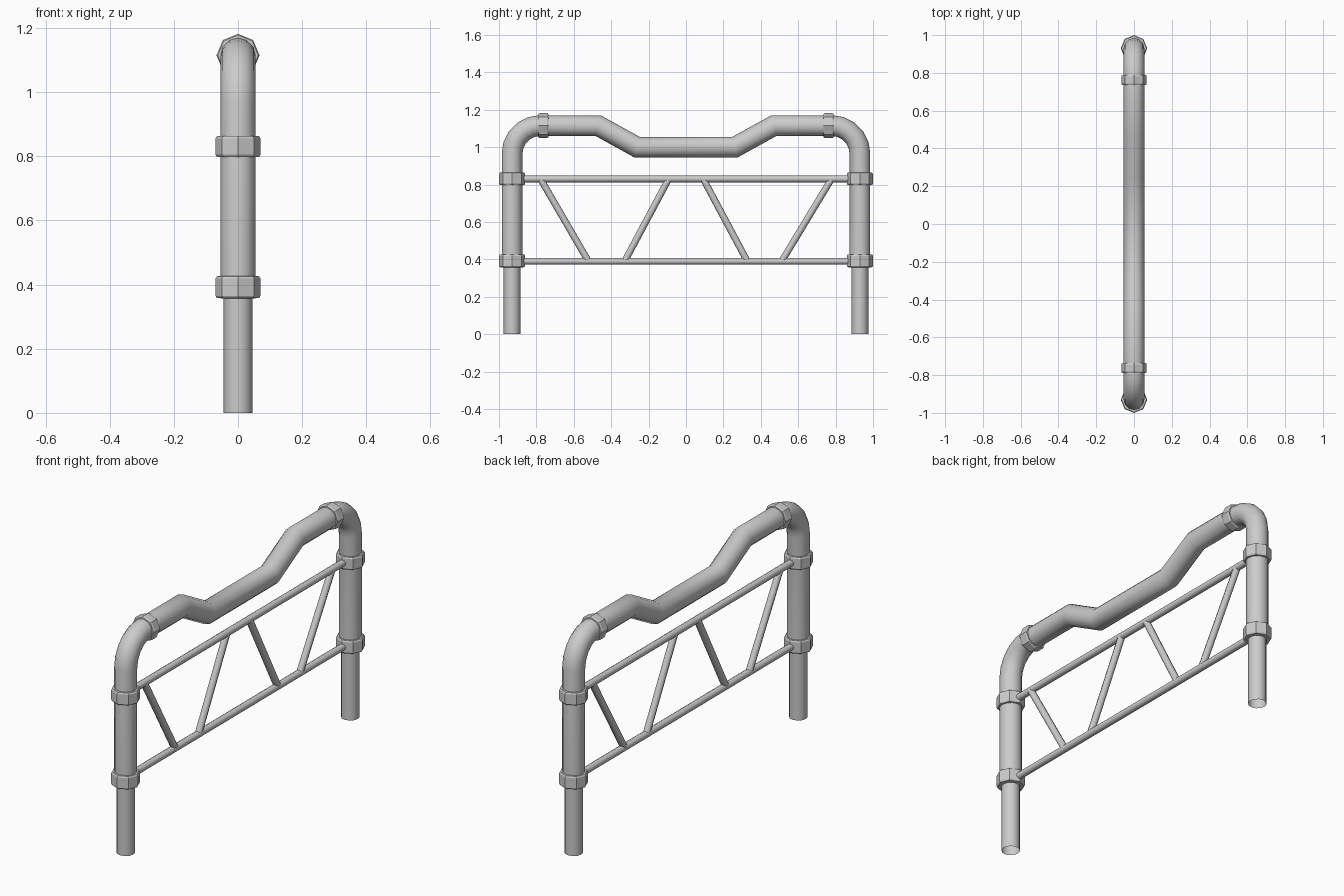
import bpy, bmesh, math
from mathutils import Vector

if "Cube" in bpy.data.objects:
    bpy.data.objects.remove(bpy.data.objects["Cube"])

X = Vector((1, 0, 0))


def tube(name, path, radii, sides=12, smooth=50):
    """Sweep a round section along a (y, z) path with mitred corners."""
    pts = [Vector((0, y, z)) for y, z in path]
    if not isinstance(radii, (list, tuple)):
        radii = [radii] * len(pts)
    bm = bmesh.new()
    rings = []
    for i, (p, r) in enumerate(zip(pts, radii)):
        a = (p - pts[i - 1]).normalized() if i else (pts[1] - p).normalized()
        b = (pts[i + 1] - p).normalized() if i < len(pts) - 1 else a
        t = (a + b).normalized()
        v = t.cross(X) / t.dot(a)
        rings.append([bm.verts.new(p + r * (X * math.cos(k) + v * math.sin(k)))
                      for k in (2 * math.pi * j / sides for j in range(sides))])
    for r0, r1 in zip(rings, rings[1:]):
        for j in range(sides):
            k = (j + 1) % sides
            bm.faces.new((r0[j], r0[k], r1[k], r1[j]))
    bmesh.ops.recalc_face_normals(bm, faces=bm.faces)
    # Open sweeps: make sure the normals point away from the axis
    f = bm.faces[:][sides * (len(pts) // 2 - 1)]
    mid = (pts[len(pts) // 2 - 1] + pts[len(pts) // 2]) / 2
    if f.normal.dot(f.calc_center_median() - mid) < 0:
        bmesh.ops.reverse_faces(bm, faces=bm.faces)
    me = bpy.data.meshes.new(name)
    bm.to_mesh(me)
    bm.free()
    ob = bpy.data.objects.new(name, me)
    bpy.context.collection.objects.link(ob)
    if smooth:
        bpy.ops.object.select_all(action='DESELECT')
        ob.select_set(True)
        bpy.context.view_layer.objects.active = ob
        bpy.ops.object.shade_smooth_by_angle(angle=math.radians(smooth))
    return ob


def collar(name, start, direction, length, r, inner):
    """Octagonal chamfered clamp ring."""
    offs = [0, 0.001, 0.008, length - 0.008, length - 0.001, length]
    rads = [inner, r * 0.94, r, r, r * 0.94, inner]
    path = [(start[0] + direction[0] * o, start[1] + direction[1] * o) for o in offs]
    return tube(name, path, rads, 8, 0)


# Main bent tube: half path, then mirrored
half = [(0.93, 0.38)]
for i in range(6):
    a = math.radians(18 * i)
    half.append((0.78 + 0.15 * math.cos(a), 0.965 + 0.15 * math.sin(a)))
half += [(0.47, 1.115), (0.262, 1.0)]
tube("main_frame", half + [(-y, z) for y, z in reversed(half)], 0.055)

# Legs and collars on both sides
for side, s in (("left", -1), ("right", 1)):
    y = 0.93 * s
    tube(side + "_leg", [(y, 0), (y, 0.38)], 0.045)
    collar(side + "_lower_collar", (y, 0.357), (0, 1), 0.07, 0.07, 0.044)
    collar(side + "_upper_collar", (y, 0.797), (0, 1), 0.067, 0.07, 0.05)
    collar(side + "_top_collar", (0.735 * s, 1.115), (s, 0), 0.055, 0.067, 0.05)

# Horizontal rails
for name, z in (("lower_rail", 0.39), ("upper_rail", 0.83)):
    tube(name, [(-0.9, z), (0.9, z)], 0.018, 8)

# Diagonal braces (top y, bottom y)
for i, (yt, yb) in enumerate(((-0.775, -0.525), (-0.095, -0.325),
                              (0.095, 0.325), (0.775, 0.515))):
    tube(f"brace_{i + 1}", [(yb, 0.395), (yt, 0.825)], 0.018, 8)
